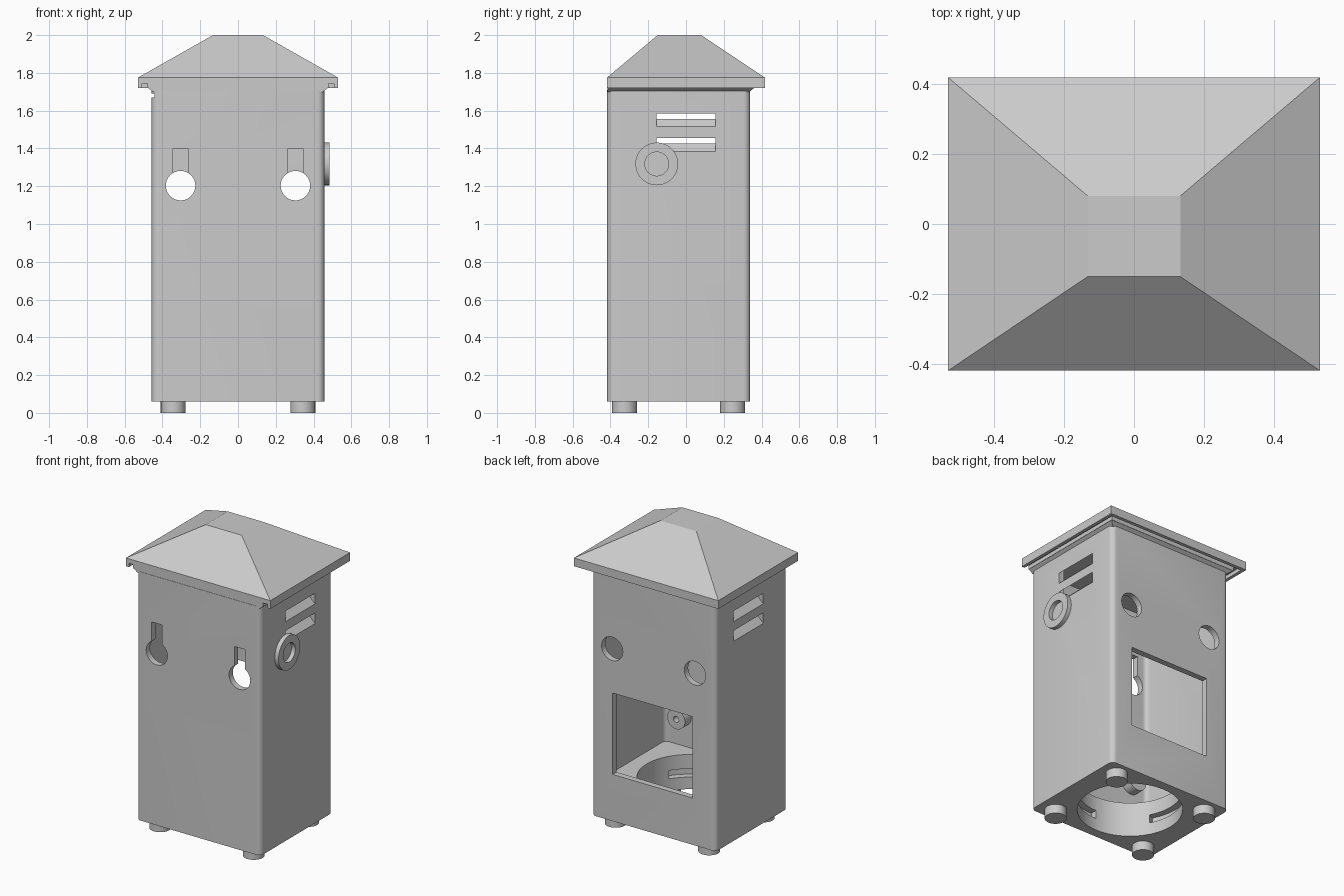
import bpy
import bmesh
from math import sin, cos, pi, radians

old = bpy.data.objects.get("Cube")
if old:
    bpy.data.objects.remove(old, do_unlink=True)

grey = bpy.data.materials.new("plain_grey")
grey.use_nodes = True
colour = (0.6, 0.6, 0.6, 1)
grey.diffuse_color = colour
grey.node_tree.nodes["Principled BSDF"].inputs["Base Color"].default_value = colour


def loft(name, rings):
    """Closed solid through rings of equal point count."""
    bm = bmesh.new()
    loops = [[bm.verts.new(p) for p in ring] for ring in rings]
    n = len(loops[0])
    for low, high in zip(loops, loops[1:]):
        for i in range(n):
            j = (i + 1) % n
            bm.faces.new((low[i], low[j], high[j], high[i]))
    bm.faces.new(loops[0][::-1])
    bm.faces.new(loops[-1])
    bmesh.ops.recalc_face_normals(bm, faces=bm.faces)
    mesh = bpy.data.meshes.new(name)
    bm.to_mesh(mesh)
    bm.free()
    mesh.materials.append(grey)
    obj = bpy.data.objects.new(name, mesh)
    bpy.context.collection.objects.link(obj)
    return obj


def prism(name, outline, start, end, axis="z"):
    """Extrude a 2D outline along an axis."""
    place = {"x": lambda u, v, w: (w, u, v),
             "y": lambda u, v, w: (u, w, v),
             "z": lambda u, v, w: (u, v, w)}[axis]
    return loft(name, [[place(u, v, w) for u, v in outline] for w in (start, end)])


def rect(u0, u1, v0, v1):
    return [(u0, v0), (u1, v0), (u1, v1), (u0, v1)]


def arc(u, v, r, a0, a1, steps):
    return [(u + r * cos(radians(a0 + (a1 - a0) * i / steps)),
             v + r * sin(radians(a0 + (a1 - a0) * i / steps))) for i in range(steps + 1)]


def circle(u, v, r, sides=48):
    return arc(u, v, r, 0, 360, sides)[:-1]


def rounded(u0, u1, v0, v1, r):
    return (arc(u1 - r, v1 - r, r, 0, 90, 6) + arc(u0 + r, v1 - r, r, 90, 180, 6)
            + arc(u0 + r, v0 + r, r, 180, 270, 6) + arc(u1 - r, v0 + r, r, 270, 360, 6))


def cut(target, cutter):
    cutter.hide_render = True
    mod = target.modifiers.new("cut", "BOOLEAN")
    mod.operation = "DIFFERENCE"
    mod.solver = "EXACT"
    mod.object = cutter
    bpy.context.view_layer.objects.active = target
    bpy.ops.object.modifier_apply(modifier=mod.name)
    bpy.data.objects.remove(cutter, do_unlink=True)


def smooth(obj):
    bpy.ops.object.select_all(action="DESELECT")
    obj.select_set(True)
    bpy.context.view_layer.objects.active = obj
    bpy.ops.object.shade_smooth_by_angle(angle=radians(30))


W, FRONT, BACK, WALL = 0.457, -0.417, 0.34, 0.04
MID = (FRONT + BACK) / 2

# Hollow body with a thick floor
body = prism("body", rounded(-W, W, FRONT, BACK, 0.035), 0.06, 1.71)
cut(body, prism("cavity", rounded(-W + WALL, W - WALL, FRONT + WALL, BACK - WALL, 0.03), 0.29, 1.8))

# Round socket through the floor with three locking grooves
cut(body, prism("socket", circle(0, MID, 0.317, 64), 0, 0.4))
for start in (30, 150, 270):
    sector = arc(0, MID, 0.36, start, start + 58, 12) + arc(0, MID, 0.3, start + 58, start, 12)
    cut(body, prism("groove", sector, 0.14, 0.195))

# Back window
cut(body, prism("window", rect(-0.285, 0.3, 0.37, 0.91), 0.2, 0.5, "y"))

for side in (-1, 1):
    # Keyholes in front, matching round holes in the back
    x = side * 0.304
    cut(body, prism("hole", circle(x, 1.203, 0.078), -0.6, 0.6, "y"))
    cut(body, prism("slot", rect(x - 0.039, x + 0.039, 1.22, 1.4), -0.6, -0.3, "y"))
    # Sloping side vents
    for z in (1.385, 1.515):
        a, b = side * (W + 0.04), side * (W - 0.06)
        vent = [(a, z - 0.04), (a, z + 0.03), (b, z + 0.13), (b, z + 0.06)]
        cut(body, prism("vent", vent, -0.157, 0.155, "y"))
# Small notch under the eave on one side
cut(body, prism("notch", rect(-0.5, -0.443, 1.67, 1.69), -0.6, 0.6, "y"))
smooth(body)

# Feet
for x in (-0.343, 0.343):
    for y in (-0.325, 0.247):
        smooth(prism("foot", circle(x, y, 0.066, 32), 0, 0.07))

# Inner bosses with screw holes
for x in (-0.29, 0.29):
    boss = prism("boss", circle(x, 0.49, 0.065, 32), -0.39, -0.31, "y")
    cut(boss, prism("screw_hole", circle(x, 0.49, 0.02, 24), -0.36, -0.2, "y"))
    smooth(boss)

# Ring on the side
ring = prism("side_ring", circle(-0.155, 1.318, 0.113), W - 0.005, 0.485, "x")
cut(ring, prism("ring_hole", circle(-0.155, 1.318, 0.063), 0.4, 0.6, "x"))
smooth(ring)

# Hipped roof with a drip groove around three sides
roof_rings = [(0.53, -0.418, 0.418, 1.72), (0.53, -0.418, 0.418, 1.775), (0.132, -0.15, 0.08, 2.0)]
roof = loft("roof", [[(u, v, z) for u, v in rect(-x, x, y0, y1)] for x, y0, y1, z in roof_rings])
drip = prism("drip", rect(-0.508, 0.508, -0.6, 0.395), 1.68, 1.745)
cut(drip, prism("drip_core", rect(-0.478, 0.478, -0.7, 0.362), 1.6, 1.8))
cut(roof, drip)

# Sloped collar between body and roof
collar = [(0.45, 0.335, 1.7), (0.478, 0.362, 1.721)]
loft("collar", [[(u, v, z) for u, v in rect(-x, x, FRONT + 0.002, y)] for x, y, z in collar])
